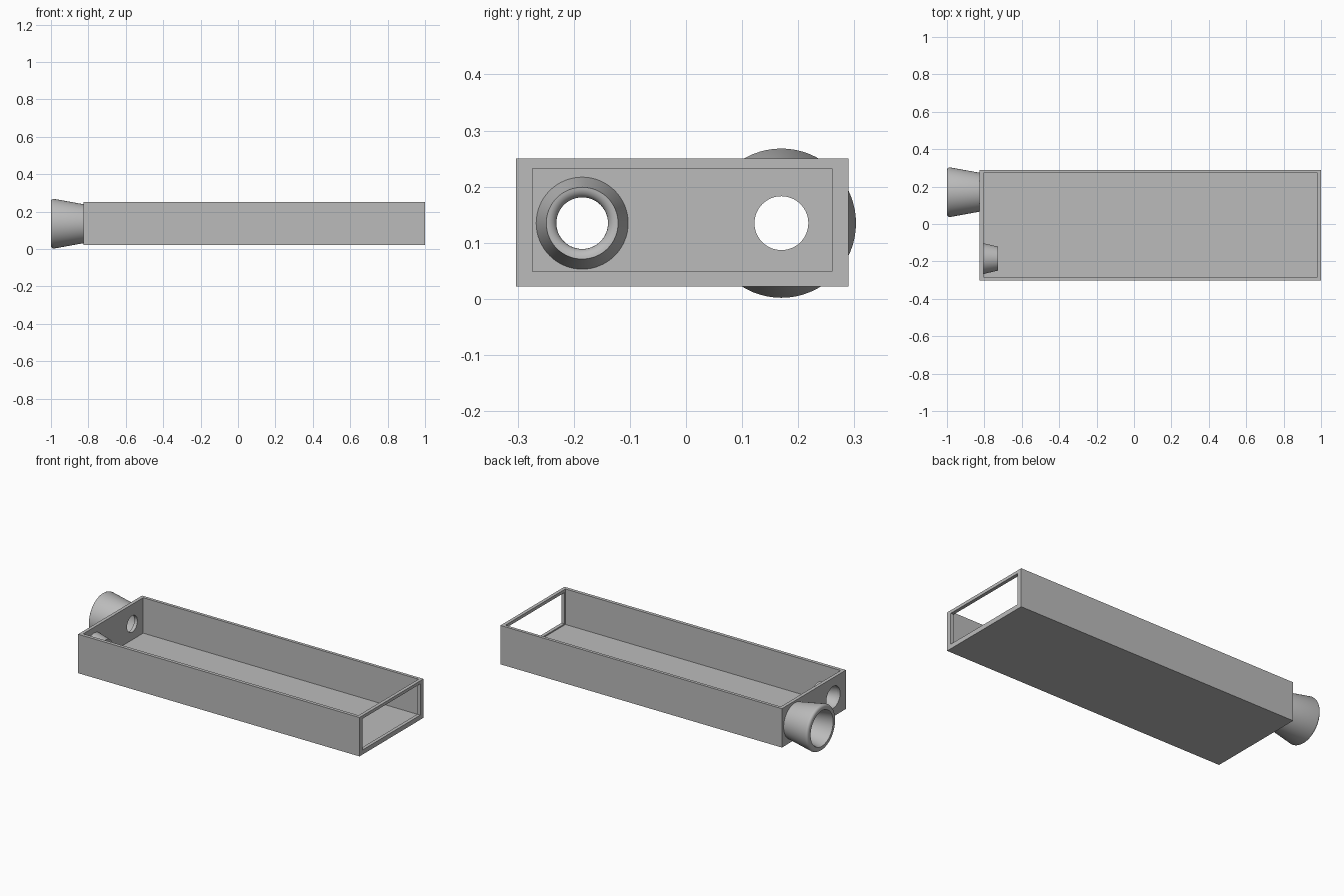
import bpy, bmesh, math

if "Cube" in bpy.data.objects:
    bpy.data.objects.remove(bpy.data.objects["Cube"], do_unlink=True)

GREY = (0.5, 0.5, 0.5, 1.0)
grey = bpy.data.materials.new("plain_grey")
grey.use_nodes = True
grey.diffuse_color = GREY
grey.node_tree.nodes["Principled BSDF"].inputs["Base Color"].default_value = GREY

AXIS_Z = 0.135        # height of both spouts
BACK, END = -0.825, 1.0
WALL = 0.02


def make_object(name, bm):
    bmesh.ops.recalc_face_normals(bm, faces=bm.faces)
    mesh = bpy.data.meshes.new(name)
    bm.to_mesh(mesh)
    bm.free()
    mesh.materials.append(grey)
    obj = bpy.data.objects.new(name, mesh)
    bpy.context.collection.objects.link(obj)
    return obj


def box(name, low, high):
    bm = bmesh.new()
    bmesh.ops.create_cube(bm, size=1)
    for v in bm.verts:
        v.co = [(a + b) / 2 + c * (b - a) for a, b, c in zip(low, high, v.co)]
    return make_object(name, bm)


def lathe(name, y, profile, closed=True, steps=64):
    """Turn (x, radius) points around an axis along x."""
    bm = bmesh.new()
    rings = []
    for i in range(steps):
        a = math.tau * i / steps
        rings.append([bm.verts.new((x, y + r * math.cos(a), AXIS_Z + r * math.sin(a)))
                      for x, r in profile])
    count = len(profile)
    for i in range(steps):
        one, two = rings[i], rings[(i + 1) % steps]
        for j in range(count if closed else count - 1):
            k = (j + 1) % count
            bm.faces.new((one[j], one[k], two[k], two[j]))
    if not closed:
        for j in (0, count - 1):
            bm.faces.new([ring[j] for ring in rings])
    return make_object(name, bm)


def arc(cx, cr, rx, rr, start, stop, steps=6):
    """Rounded corner for a lathe profile, angles in degrees."""
    angles = [math.radians(start + (stop - start) * i / steps) for i in range(steps + 1)]
    return [(cx + rx * math.cos(a), cr + rr * math.sin(a)) for a in angles]


def smooth(obj):
    bpy.ops.object.select_all(action="DESELECT")
    obj.select_set(True)
    bpy.context.view_layer.objects.active = obj
    bpy.ops.object.shade_smooth_by_angle(angle=math.radians(35))


# Open tray, hollowed from above, with a window in one end and two holes in the other
tray = box("tray", (BACK, -0.303, 0.022), (END, 0.29, 0.25))
cutters = [
    box("cavity", (BACK + WALL, -0.283, 0.042), (END - WALL, 0.272, 0.4)),
    box("end_window", (0.9, -0.274, 0.049), (1.1, 0.26, 0.232)),
    lathe("wide_hole", 0.17, [(-0.9, 0.048), (-0.7, 0.048)], closed=False),
    lathe("narrow_hole", -0.185, [(-0.9, 0.064), (-0.7, 0.064)], closed=False),
]
for cutter in cutters:
    cutter.hide_render = True
    mod = tray.modifiers.new(cutter.name, "BOOLEAN")
    mod.operation = "DIFFERENCE"
    mod.solver = "EXACT"
    mod.object = cutter
    bpy.ops.object.select_all(action="DESELECT")
    bpy.context.view_layer.objects.active = tray
    tray.select_set(True)
    bpy.ops.object.modifier_apply(modifier=mod.name)
    bpy.data.objects.remove(cutter, do_unlink=True)
smooth(tray)

# Outer spout: flares away from the tray to a rounded lip
outer_spout = lathe(
    "outer_spout", 0.17,
    [(BACK, 0.072), (BACK, 0.104)]
    + arc(-0.985, 0.118, 0.015, 0.015, 90, 180)
    + [(-1.0, 0.104), (-0.993, 0.1)])
smooth(outer_spout)

# Inner spout: tapers into the tray, rounded towards its bore
inner_spout = lathe(
    "inner_spout", -0.185,
    [(BACK + WALL, 0.064), (BACK + WALL, 0.082)]
    + arc(-0.743, 0.064, 0.016, -0.018, 0, 90))
smooth(inner_spout)
